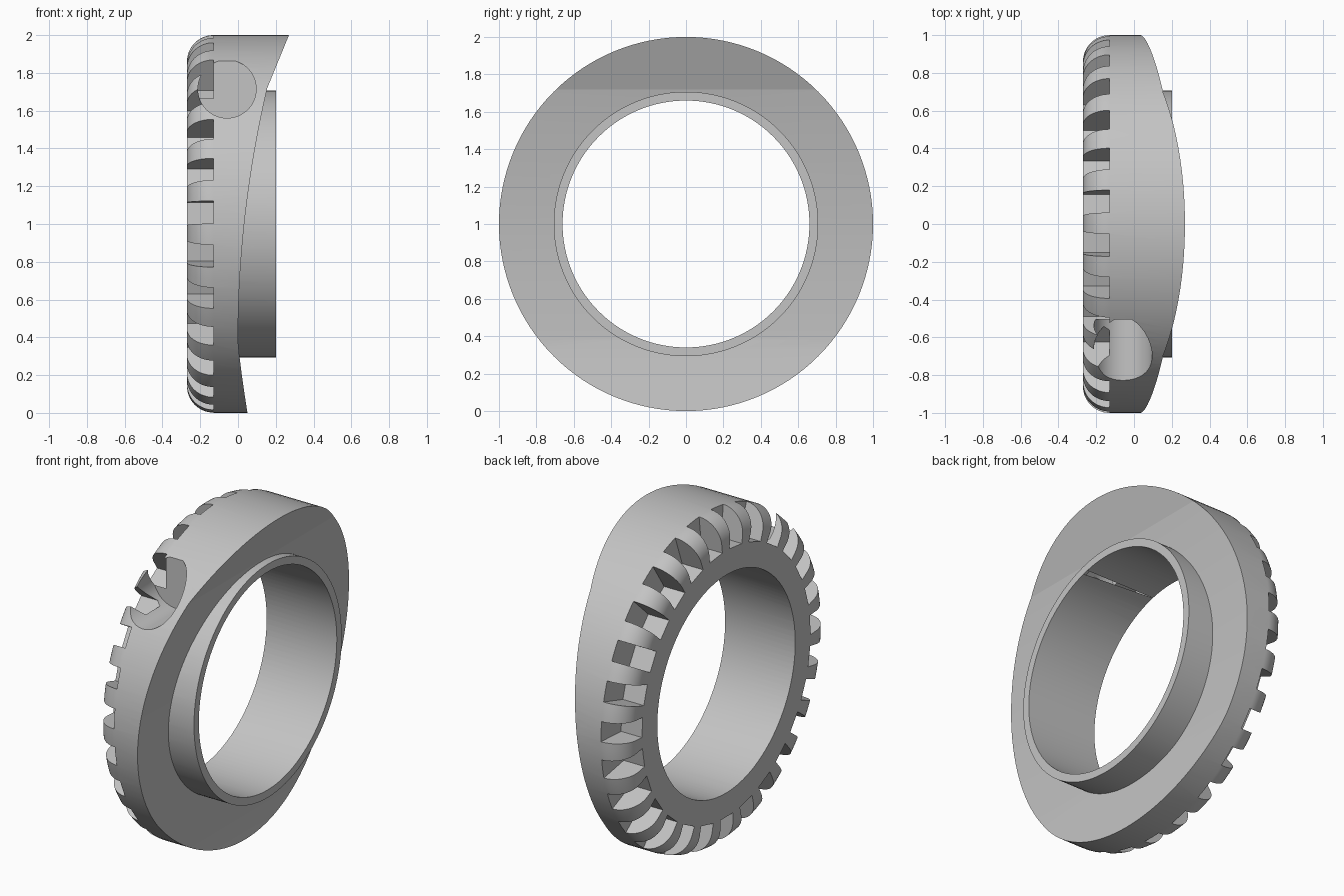
import bpy, bmesh, math
from mathutils import Matrix, Vector

cube = bpy.data.objects.get("Cube")
if cube:
    bpy.data.objects.remove(cube, do_unlink=True)

SEG = 128
CENTRE = Vector((0, 0, 1))
BACK, TOOTH_X = -0.27, -0.13      # rear face and front wall of the notches
NOTCHES, FLOOR_R, NOTCH_W = 27, 0.805, 0.12

grey = bpy.data.materials.new("plain grey")
grey.use_nodes = True
colour = (0.55, 0.55, 0.55, 1)
grey.diffuse_color = colour
grey.node_tree.nodes["Principled BSDF"].inputs["Base Color"].default_value = colour


def make_object(name, bm):
    bmesh.ops.recalc_face_normals(bm, faces=bm.faces)
    mesh = bpy.data.meshes.new(name)
    bm.to_mesh(mesh)
    bm.free()
    mesh.materials.append(grey)
    obj = bpy.data.objects.new(name, mesh)
    bpy.context.collection.objects.link(obj)
    return obj


def cylinder(name, start, end, radius, axis="X"):
    """Cylinder between two points that lie along the given axis."""
    bm = bmesh.new()
    turn = Matrix.Rotation(math.pi / 2, 4, "Y" if axis == "X" else "X")
    start, end = Vector(start), Vector(end)
    bmesh.ops.create_cone(bm, cap_ends=True, segments=SEG, radius1=radius, radius2=radius,
                          depth=(end - start).length,
                          matrix=Matrix.Translation((start + end) / 2) @ turn)
    return make_object(name, bm)


def combine(target, tool, operation):
    mod = target.modifiers.new(tool.name, "BOOLEAN")
    mod.operation, mod.solver, mod.object = operation, "EXACT", tool
    bpy.context.view_layer.objects.active = target
    bpy.ops.object.modifier_apply(modifier=mod.name)
    bpy.data.objects.remove(tool, do_unlink=True)


# Ring body: revolved profile with a rounded rear shoulder
def ring_body():
    fillet = TOOTH_X - BACK
    profile = [(BACK, 0)]
    for i in range(25):
        a = math.pi / 2 * i / 24
        profile.append((TOOTH_X - fillet * math.cos(a), 1 - fillet + fillet * math.sin(a)))
    profile += [(0.4, 1), (0.4, 0)]
    bm = bmesh.new()
    verts = [bm.verts.new((x, 0, 1 + r)) for x, r in profile]
    edges = [bm.edges.new(pair) for pair in zip(verts, verts[1:])]
    bmesh.ops.spin(bm, geom=verts + edges, cent=CENTRE, axis=(1, 0, 0),
                   angle=math.tau, steps=SEG)
    bmesh.ops.remove_doubles(bm, verts=bm.verts, dist=1e-5)
    return make_object("cam_ring", bm)


# Cam face: depth depends on height only
def cam_x(z):
    if z > 1.72:
        return 0.155 + (z - 1.72) * 0.41
    if z > 0.38:
        return 0.155 * ((z - 0.38) / 1.34) ** 2
    return 0.05 * ((0.38 - z) / 0.38) ** 1.2


def cam_cutter():
    heights = [-0.1 + 0.48 * i / 10 for i in range(10)]
    heights += [0.38 + 1.34 * i / 30 for i in range(31)] + [2.1]
    outline = [(cam_x(z), z) for z in heights] + [(0.7, 2.1), (0.7, -0.1)]
    bm = bmesh.new()
    face = bm.faces.new([bm.verts.new((x, -1.2, z)) for x, z in outline])
    grown = bmesh.ops.extrude_face_region(bm, geom=[face])["geom"]
    bmesh.ops.translate(bm, vec=(0, 2.4, 0),
                        verts=[v for v in grown if isinstance(v, bmesh.types.BMVert)])
    return make_object("cam_cutter", bm)


# Rear notches: one box per notch, turned about the ring axis
def notch_cutter():
    bm = bmesh.new()
    length, height = 0.3, 0.3
    for i in range(NOTCHES):
        angle = math.radians(6.9) + math.tau * i / NOTCHES
        place = (Matrix.Translation(CENTRE) @ Matrix.Rotation(-angle, 4, "X")
                 @ Matrix.Translation((TOOTH_X - length / 2, 0, FLOOR_R + height / 2))
                 @ Matrix.Diagonal((length, NOTCH_W, height, 1)))
        bmesh.ops.create_cube(bm, size=1, matrix=place)
    return make_object("notch_cutter", bm)


ring = ring_body()
combine(ring, cam_cutter(), "DIFFERENCE")
combine(ring, cylinder("collar", (-0.1, 0, 1), (0.2, 0, 1), 0.707), "UNION")
combine(ring, cylinder("bore", (-0.6, 0, 1), (0.6, 0, 1), 0.66), "DIFFERENCE")
combine(ring, notch_cutter(), "DIFFERENCE")
# Flat-bottomed pocket in the rim
combine(ring, cylinder("pocket", (-0.058, -1.2, 1.715), (-0.058, -0.505, 1.715), 0.154, "Y"),
        "DIFFERENCE")

bpy.ops.object.select_all(action="DESELECT")
ring.select_set(True)
bpy.context.view_layer.objects.active = ring
bpy.ops.object.shade_smooth_by_angle(angle=math.radians(7))
